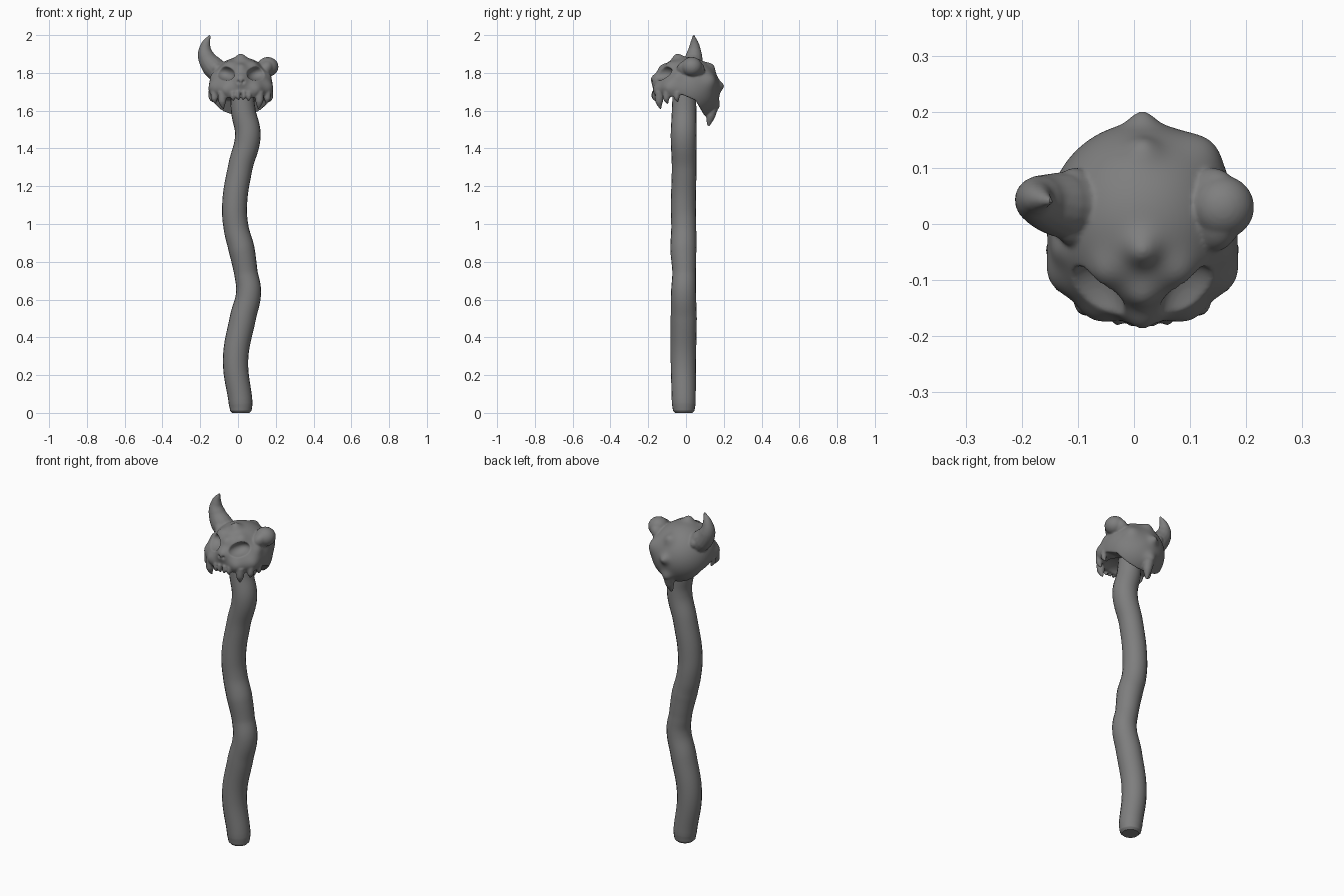
import bpy, bmesh, math
from mathutils import Vector, Matrix

if "Cube" in bpy.data.objects:
    bpy.data.objects.remove(bpy.data.objects["Cube"])


def tube(name, pts, res=6):
    """Round tapering tube through (x, y, z, radius) points, as a mesh."""
    cu = bpy.data.curves.new(name, 'CURVE')
    cu.dimensions = '3D'
    cu.bevel_depth = 1.0
    cu.bevel_resolution = res
    cu.resolution_u = 8
    cu.use_fill_caps = True
    sp = cu.splines.new('BEZIER')
    sp.bezier_points.add(len(pts) - 1)
    for bp, (x, y, z, r) in zip(sp.bezier_points, pts):
        bp.co = (x, y, z)
        bp.radius = r
        bp.handle_left_type = bp.handle_right_type = 'AUTO'
    ob = bpy.data.objects.new(name, cu)
    bpy.context.collection.objects.link(ob)
    select([ob])
    bpy.ops.object.convert(target='MESH')
    return bpy.context.object


def select(obs):
    bpy.ops.object.select_all(action='DESELECT')
    for o in obs:
        o.select_set(True)
    bpy.context.view_layer.objects.active = obs[0]


def from_bmesh(name, bm):
    me = bpy.data.meshes.new(name)
    bm.to_mesh(me)
    bm.free()
    ob = bpy.data.objects.new(name, me)
    bpy.context.collection.objects.link(ob)
    return ob


def ellipsoid(name, loc, radii, tilt=0.0, sub=4):
    bm = bmesh.new()
    m = Matrix.Translation(loc) @ Matrix.Rotation(tilt, 4, 'Y') @ Matrix.Diagonal((*radii, 1))
    bmesh.ops.create_icosphere(bm, subdivisions=sub, radius=1, matrix=m)
    return from_bmesh(name, bm)


def apply_mod(ob, kind, **props):
    m = ob.modifiers.new(kind.lower(), kind)
    for k, v in props.items():
        setattr(m, k, v)
    select([ob])
    bpy.ops.object.modifier_apply(modifier=m.name)


def carve(ob, cutter):
    apply_mod(ob, 'BOOLEAN', operation='DIFFERENCE', solver='EXACT', object=cutter)
    bpy.data.objects.remove(cutter)


CX = 0.015  # skull centre line

# Crooked wooden shaft
shaft = tube("shaft", [
    (0.015, -0.012, 0.0, 0.046), (0.015, -0.012, 0.012, 0.057), (0.014, -0.012, 0.05, 0.063),
    (-0.013, -0.014, 0.28, 0.067), (0.025, -0.012, 0.5, 0.069), (0.056, -0.013, 0.64, 0.066),
    (0.042, -0.01, 0.74, 0.062), (0.018, -0.014, 0.87, 0.069), (-0.01, -0.012, 0.98, 0.066),
    (-0.018, -0.014, 1.1, 0.066), (0.012, -0.01, 1.3, 0.065), (0.052, -0.013, 1.47, 0.068),
    (0.028, -0.01, 1.6, 0.065), (0.02, -0.01, 1.72, 0.06)], 8)

# Cranium: ball pushed out by soft bumps (x offset, y, z, spread, height)
skull = ellipsoid("skull", (CX, 0.005, 1.715), (0.17, 0.175, 0.168), sub=6)
bumps = [(0, -0.045, 1.88, 0.03, 0.026), (0, 0.13, 1.83, 0.03, 0.018),
         (0, 0.18, 1.73, 0.025, 0.022), (0, 0.15, 1.63, 0.03, 0.025),
         (0.11, 0.13, 1.76, 0.045, 0.02),
         (0, -0.165, 1.765, 0.035, 0.024), (0, -0.13, 1.83, 0.03, 0.016)]
for s in (-1, 1):
    bumps += [(s * 0.14, -0.09, 1.72, 0.045, 0.025), (s * 0.08, -0.15, 1.71, 0.04, 0.022),
              (s * 0.07, -0.09, 1.85, 0.035, 0.014), (s * 0.16, -0.05, 1.79, 0.03, 0.012)]
moved = []
for v in skull.data.vertices:
    push = sum(h * math.exp(-((v.co - Vector((CX + x, y, z))).length / r) ** 2)
               for x, y, z, r, h in bumps)
    moved.append(v.co + v.normal * push)
for v, co in zip(skull.data.vertices, moved):
    v.co = co

# Open underside: slanted cut leaving the nape hanging behind the shaft
bm = bmesh.new()
profile = [(-0.3, 1.665), (-0.1, 1.67), (-0.02, 1.685), (0.05, 1.655), (0.12, 1.535),
           (0.12, 1.3), (-0.3, 1.3)]
left, right = [[bm.verts.new((x, y, z)) for y, z in profile] for x in (-0.4, 0.4)]
bm.faces.new(left)
bm.faces.new(right)
for i in range(len(profile)):
    bm.faces.new((left[i - 1], left[i], right[i], right[i - 1]))
bmesh.ops.recalc_face_normals(bm, faces=bm.faces)
carve(skull, from_bmesh("jaw_cutter", bm))
carve(skull, ellipsoid("mouth_cutter", (CX, -0.075, 1.66), (0.115, 0.075, 0.05)))

# Slanted eye sockets and nose holes
for s in (-1, 1):
    carve(skull, ellipsoid("eye_cutter", (CX + s * 0.093, -0.155, 1.803),
                           (0.062, 0.085, 0.042), -s * 0.25))
    carve(skull, ellipsoid("nose_cutter", (CX + s * 0.014, -0.195, 1.752),
                           (0.010, 0.025, 0.016), s * 0.5))

# Teeth (x offset, y, tip z, root radius)
parts = [skull]
for s in (-1, 1):
    for x, y, tip, r in [(0.016, -0.168, 1.655, 0.013), (0.043, -0.164, 1.65, 0.014),
                         (0.098, -0.138, 1.607, 0.025), (0.14, -0.10, 1.635, 0.021),
                         (0.155, -0.045, 1.645, 0.018)]:
        x = CX + s * x
        parts.append(tube("tooth", [(x, y, 1.70, r), (x, y - 0.004, (1.70 + tip) / 2 - 0.005, r * 0.85),
                                    (x - s * 0.006, y + 0.004, tip, 0.004)], 4))

# Nape spur
parts.append(tube("nape_spur", [(CX, 0.14, 1.63, 0.035), (CX, 0.13, 1.57, 0.025),
                                (CX - 0.005, 0.118, 1.52, 0.008)], 4))

# Whole horn on one side, broken stump on the other
parts.append(tube("horn", [(-0.08, 0.03, 1.79, 0.06), (-0.135, 0.035, 1.835, 0.058),
                           (-0.171, 0.043, 1.895, 0.043), (-0.172, 0.045, 1.945, 0.027),
                           (-0.148, 0.04, 2.0, 0.005)]))
parts.append(ellipsoid("horn_collar", (-0.105, 0.03, 1.815), (0.055, 0.07, 0.04), 0.8))
parts.append(ellipsoid("stump", (0.158, 0.03, 1.832), (0.056, 0.056, 0.052)))
parts.append(ellipsoid("stump_collar", (0.14, 0.025, 1.815), (0.045, 0.075, 0.065), 0.7))

# Fuse the head into one soft sculpted surface
select(parts)
bpy.ops.object.join()
apply_mod(skull, 'REMESH', mode='VOXEL', voxel_size=0.005)
apply_mod(skull, 'SMOOTH', factor=0.5, iterations=5)

# Dark grey finish
mat = bpy.data.materials.new("dark_grey")
mat.diffuse_color = (0.21, 0.21, 0.21, 1)
mat.use_nodes = True
mat.node_tree.nodes["Principled BSDF"].inputs["Base Color"].default_value = mat.diffuse_color
for ob in (shaft, skull):
    ob.data.materials.clear()
    ob.data.materials.append(mat)
    select([ob])
    bpy.ops.object.shade_smooth_by_angle(angle=math.radians(50))
